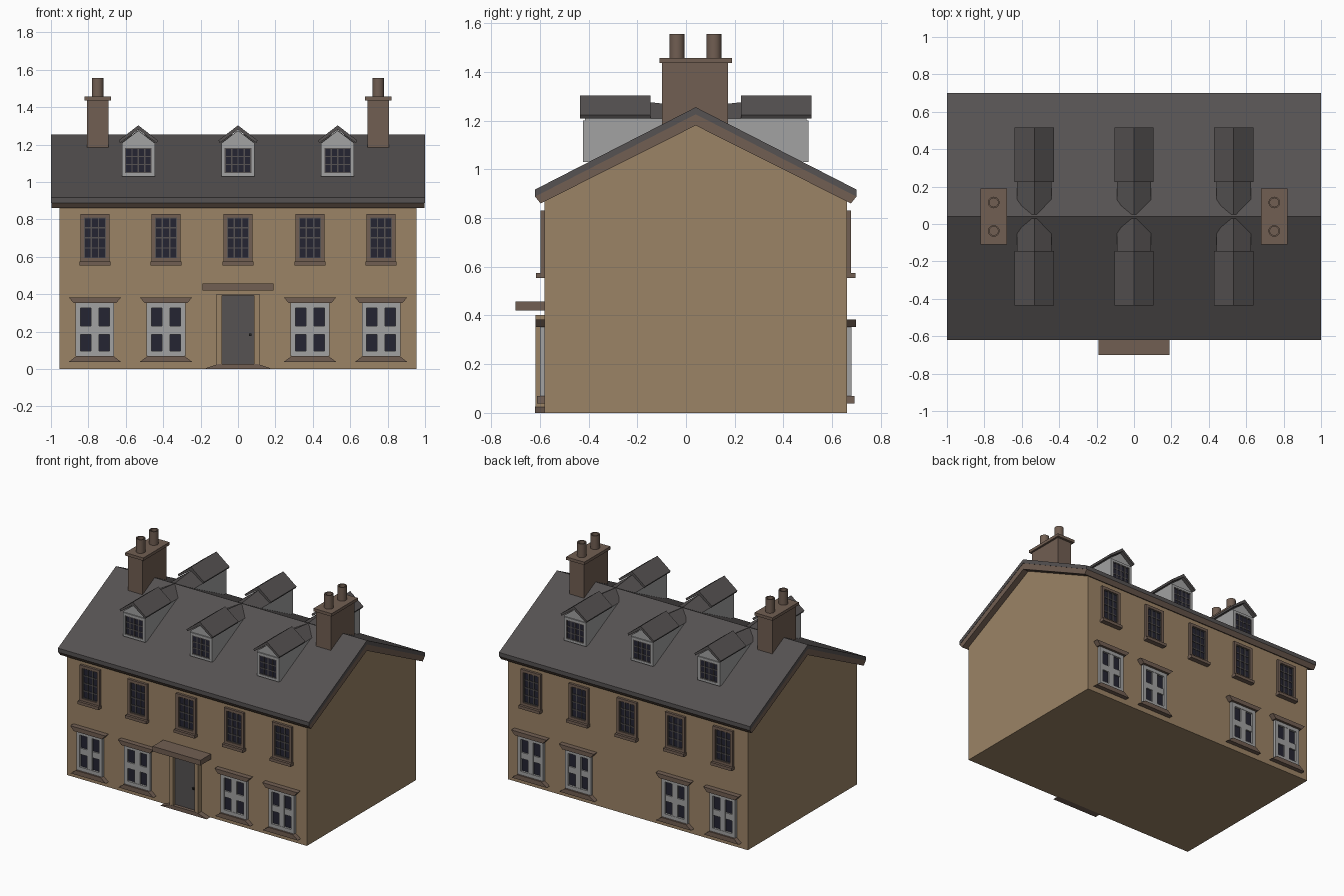
import bpy, bmesh, math

if "Cube" in bpy.data.objects:
    bpy.data.objects.remove(bpy.data.objects["Cube"])

def material(name, r, g, b):
    m = bpy.data.materials.new(name)
    m.diffuse_color = (r, g, b, 1)
    m.use_nodes = True
    m.node_tree.nodes["Principled BSDF"].inputs["Base Color"].default_value = m.diffuse_color
    return m

SAND = material("sandstone", 0.33, 0.228, 0.132)
BROWN = material("brown stone", 0.165, 0.113, 0.085)
SLATE = material("roof slate", 0.092, 0.084, 0.084)
PALE = material("pale paint", 0.36, 0.36, 0.36)
GLASS = material("dark glass", 0.018, 0.018, 0.032)
BLACK = material("black iron", 0.02, 0.02, 0.02)

MID = 0.04      # y of the ridge; the rear is mirrored about it
WALL = -0.58    # y of the front wall


class Part:
    """Collects simple solids into one object; back=True mirrors to the rear."""
    def __init__(self, name, back=False):
        self.name, self.back = name, back
        self.bm, self.mats = bmesh.new(), []

    def loft(self, a, b, mat):
        if mat not in self.mats:
            self.mats.append(mat)
        idx, n = self.mats.index(mat), len(a)
        flip = lambda p: (p[0], 2 * MID - p[1] if self.back else p[1], p[2])
        va = [self.bm.verts.new(flip(p)) for p in a]
        vb = [self.bm.verts.new(flip(p)) for p in b]
        faces = [self.bm.faces.new(va[::-1]), self.bm.faces.new(vb)]
        for i in range(n):
            j = (i + 1) % n
            faces.append(self.bm.faces.new((va[i], va[j], vb[j], vb[i])))
        for f in faces:
            f.material_index = idx

    def box(self, x0, x1, y0, y1, z0, z1, mat):
        ring = lambda z: [(x0, y0, z), (x1, y0, z), (x1, y1, z), (x0, y1, z)]
        self.loft(ring(z0), ring(z1), mat)

    def along_x(self, prof, x0, x1, mat):
        self.loft([(x0, y, z) for y, z in prof], [(x1, y, z) for y, z in prof], mat)

    def along_y(self, prof, y0, y1, mat, prof2=None):
        self.loft([(x, y0, z) for x, z in prof],
                  [(x, y1, z) for x, z in (prof2 or prof)], mat)

    def frame(self, cx, hw, z0, z1, t, y0, y1, mat):
        self.box(cx - hw, cx - hw + t, y0, y1, z0, z1, mat)
        self.box(cx + hw - t, cx + hw, y0, y1, z0, z1, mat)
        self.box(cx - hw + t, cx + hw - t, y0, y1, z0, z0 + t, mat)
        self.box(cx - hw + t, cx + hw - t, y0, y1, z1 - t, z1, mat)

    def bars(self, cx, hw, z0, z1, cols, rows, w, y0, y1, mat):
        for i in range(1, cols):
            x = cx - hw + 2 * hw * i / cols
            self.box(x - w / 2, x + w / 2, y0, y1, z0, z1, mat)
        for i in range(1, rows):
            z = z0 + (z1 - z0) * i / rows
            self.box(cx - hw, cx + hw, y0 + 0.0005, y1, z - w / 2, z + w / 2, mat)

    def done(self):
        bmesh.ops.recalc_face_normals(self.bm, faces=self.bm.faces)
        me = bpy.data.meshes.new(self.name)
        self.bm.to_mesh(me)
        self.bm.free()
        for m in self.mats:
            me.materials.append(m)
        ob = bpy.data.objects.new(self.name, me)
        bpy.context.collection.objects.link(ob)
        return ob


def trapezoid(cx, hw0, z0, hw1, z1):
    return [(cx - hw0, z0), (cx + hw0, z0), (cx + hw1, z1), (cx - hw1, z1)]

# gabled house body
p = Part("house_walls")
p.along_x([(WALL, 0), (0.66, 0), (0.66, 0.875), (MID, 1.19), (WALL, 0.875)], -0.955, 0.955, SAND)
p.done()

# roof: slate layer over a brown fascia layer
p = Part("roof_slates")
p.along_x([(-0.62, 0.917), (MID, 1.255), (0.70, 0.917), (0.70, 0.888), (MID, 1.226), (-0.62, 0.888)], -1, 1, SLATE)
p.done()
p = Part("roof_fascia")
p.along_x([(-0.62, 0.888), (MID, 1.226), (0.70, 0.888), (0.677, 0.86), (MID, 1.18), (-0.597, 0.86)], -0.998, 0.998, BROWN)
p.done()


def upper_window(cx, back):
    p = Part("upper_window", back)
    p.frame(cx, 0.078, 0.573, 0.83, 0.02, -0.597, WALL + 0.01, BROWN)
    p.box(cx - 0.06, cx + 0.06, -0.585, WALL + 0.01, 0.59, 0.812, GLASS)
    p.frame(cx, 0.06, 0.591, 0.812, 0.006, -0.591, WALL, SLATE)
    p.bars(cx, 0.058, 0.593, 0.81, 3, 4, 0.007, -0.59, WALL, SLATE)
    p.box(cx - 0.083, cx + 0.083, -0.615, WALL + 0.01, 0.553, 0.574, BROWN)   # sill
    p.done()


def lower_window(cx, back):
    p = Part("lower_window", back)
    p.frame(cx, 0.103, 0.07, 0.352, 0.026, -0.6, WALL + 0.01, PALE)
    p.box(cx - 0.08, cx + 0.08, -0.585, WALL + 0.01, 0.09, 0.33, GLASS)
    p.box(cx - 0.021, cx + 0.021, -0.598, WALL, 0.09, 0.33, PALE)
    p.box(cx - 0.08, cx + 0.08, -0.595, WALL, 0.186, 0.231, PALE)
    p.along_y(trapezoid(cx, 0.113, 0.352, 0.14, 0.383), -0.617, WALL + 0.01, BROWN)  # lintel
    p.along_y(trapezoid(cx, 0.14, 0.038, 0.098, 0.07), -0.612, WALL + 0.01, BROWN)   # sill
    p.done()


def dormer(cx, back):
    p = Part("dormer", back)
    house = lambda peak: [(cx - 0.088, 1.03), (cx + 0.088, 1.03), (cx + 0.088, 1.208),
                          (cx, peak), (cx - 0.088, 1.208)]
    p.along_y(house(1.275), -0.414, 0.02, PALE, house(1.24))
    cap = lambda peak: [(cx - 0.092, 1.208), (cx + 0.092, 1.208), (cx, peak)]
    p.along_y(cap(1.277), -0.16, 0.03, SLATE, cap(1.256))
    # pitched roof overhanging the front
    p.along_y([(cx - 0.105, 1.222), (cx, 1.303), (cx + 0.105, 1.222),
               (cx + 0.098, 1.209), (cx, 1.279), (cx - 0.098, 1.209)], -0.436, -0.145, SLATE)
    # small-paned window
    p.frame(cx, 0.088, 1.03, 1.2, 0.017, -0.422, -0.41, PALE)
    p.box(cx - 0.07, cx + 0.07, -0.417, -0.41, 1.047, 1.183, GLASS)
    p.frame(cx, 0.071, 1.047, 1.183, 0.006, -0.42, -0.41, SLATE)
    p.bars(cx, 0.068, 1.05, 1.18, 4, 3, 0.007, -0.42, -0.41, SLATE)
    p.done()


for back in (False, True):
    for cx in (-0.765, -0.385, 0, 0.385, 0.765):
        upper_window(cx, back)
        if cx:
            lower_window(cx, back)
    for cx in (-0.533, 0, 0.533):
        dormer(cx, back)

# front door, surround, step and canopy
p = Part("door_surround")
for s in (-1, 1):
    p.box(min(s * 0.085, s * 0.115), max(s * 0.085, s * 0.115), -0.617, WALL + 0.01, 0.01, 0.402, SAND)
p.box(-0.085, 0.085, -0.617, WALL + 0.01, 0.392, 0.402, SAND)
p.done()
p = Part("front_door")
p.box(-0.085, 0.085, -0.595, WALL + 0.01, 0.02, 0.392, SLATE)
p.box(0.06, 0.072, -0.607, -0.59, 0.176, 0.19, BLACK)
p.done()
p = Part("door_step")
p.along_y(trapezoid(0, 0.185, 0, 0.105, 0.027), -0.619, WALL + 0.01, BROWN)
p.done()
p = Part("door_canopy")
p.box(-0.19, 0.19, -0.70, WALL + 0.01, 0.42, 0.457, BROWN)
p.done()


def chimney_pot(x, y):
    bm = bmesh.new()
    bmesh.ops.create_cone(bm, cap_ends=True, segments=20, radius1=0.031, radius2=0.031, depth=0.11)
    top = max(bm.faces, key=lambda f: f.calc_center_median().z)
    bmesh.ops.inset_region(bm, faces=[top], thickness=0.008)
    hole = bmesh.ops.extrude_discrete_faces(bm, faces=[top])["faces"][0]
    for v in hole.verts:
        v.co.z -= 0.03
    for f in bm.faces:
        f.smooth = len(f.verts) == 4 and abs(f.normal.z) < 0.5
    me = bpy.data.meshes.new("chimney_pot")
    bm.to_mesh(me)
    bm.free()
    me.materials.append(BROWN)
    ob = bpy.data.objects.new("chimney_pot", me)
    ob.location = (x, y, 1.5)
    bpy.context.collection.objects.link(ob)
    bpy.context.view_layer.objects.active = ob
    ob.select_set(True)
    bpy.ops.object.shade_smooth_by_angle(angle=math.radians(35))
    ob.select_set(False)


# chimneys at both gables
for cx in (-0.75, 0.75):
    p = Part("chimney_stack")
    p.box(cx - 0.058, cx + 0.058, -0.098, 0.172, 1.1, 1.437, BROWN)
    p.box(cx - 0.072, cx + 0.072, -0.109, 0.189, 1.436, 1.457, BROWN)
    p.done()
    for y in (-0.037, 0.115):
        chimney_pot(cx, y)
